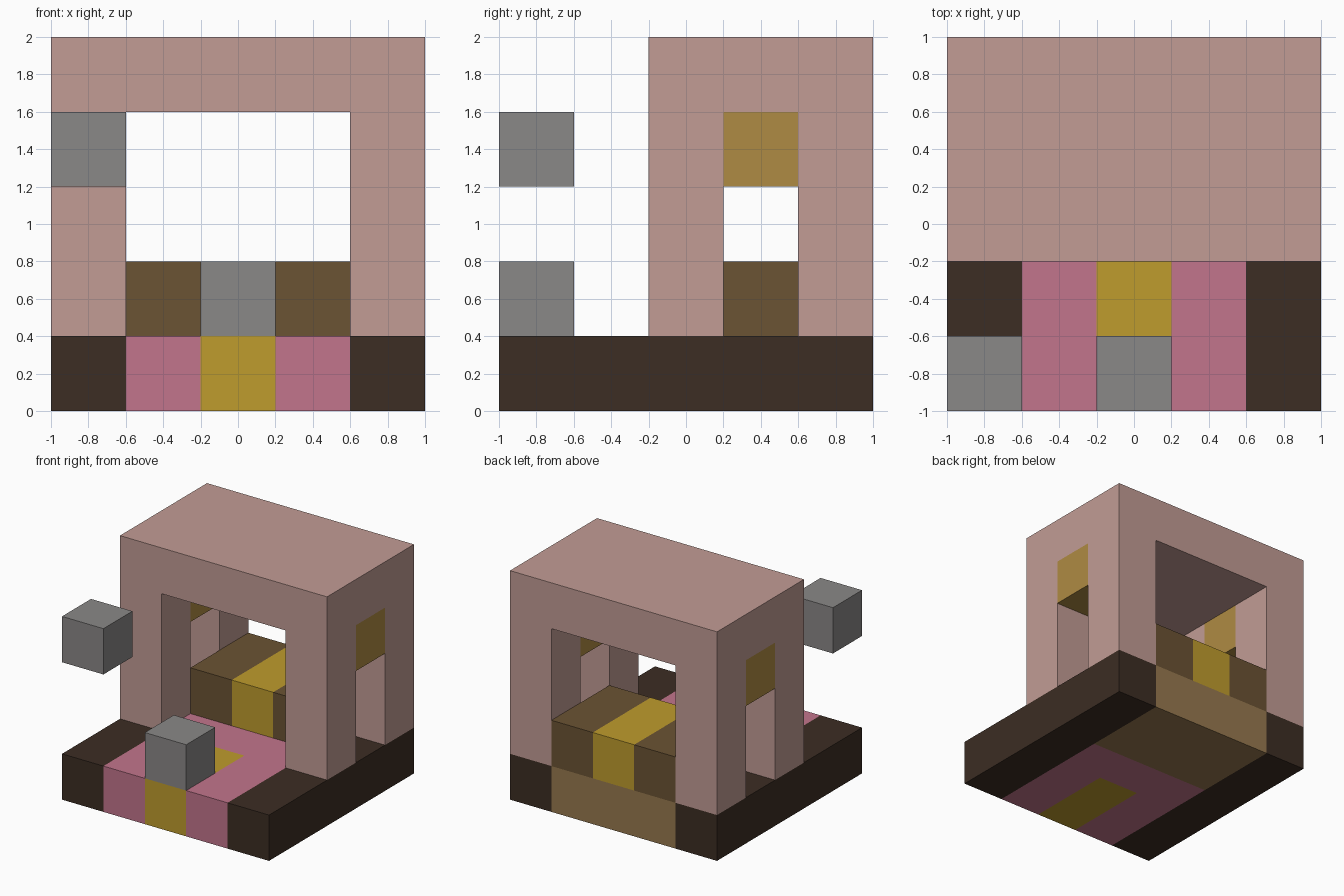
import bpy
import bmesh
from mathutils import Vector

cube = bpy.data.objects.get("Cube")
if cube:
    bpy.data.objects.remove(cube, do_unlink=True)


def material(name, *rgb):
    """Flat material from 0-255 display values, stored as linear."""
    linear = [((c / 255 + 0.055) / 1.055) ** 2.4 for c in rgb] + [1.0]
    mat = bpy.data.materials.new(name)
    mat.use_nodes = True
    mat.diffuse_color = linear
    mat.node_tree.nodes["Principled BSDF"].inputs["Base Color"].default_value = linear
    return mat


ROSE = material("rose wall", 194, 156, 149)
DARK = material("dark brown", 60, 45, 35)
PINK = material("pink", 194, 117, 140)
YELLOW = material("yellow", 191, 156, 45)
BROWN = material("bench brown", 107, 83, 51)
TAN = material("tan", 151, 121, 79)
GOLD = material("gold brown", 175, 139, 67)
GREY = material("grey", 138, 136, 135)


def box(name, mat, x, y, z):
    """Axis-aligned block given its (low, high) range on each axis."""
    low, high = Vector((x[0], y[0], z[0])), Vector((x[1], y[1], z[1]))
    bm = bmesh.new()
    bmesh.ops.create_cube(bm, size=1)
    for v in bm.verts:
        v.co = (low + high) / 2 + v.co * (high - low)
    mesh = bpy.data.meshes.new(name)
    bm.to_mesh(mesh)
    bm.free()
    mesh.materials.append(mat)
    obj = bpy.data.objects.new(name, mesh)
    bpy.context.collection.objects.link(obj)
    return obj


def pair(name, mat, x, y, z):
    """A block on the left (+x) and its mirror on the right."""
    box("left_" + name, mat, x, y, z)
    box("right_" + name, mat, (-x[1], -x[0]), y, z)


FLOOR, BENCH, SILL, EAVE, TOP = 0.4, 0.8, 1.2, 1.6, 2.0
SIDE = (0.6, 1.0)
MIDDLE = (-0.2, 0.2)
INNER = (-0.6, 0.6)
BASE = (0, FLOOR)

# Base slab: dark sides, pink floor with a yellow path, tan rear
pair("base_side", DARK, SIDE, (-1, 1), BASE)
pair("front_floor", PINK, (0.2, 0.6), (-1, -0.2), BASE)
box("path", YELLOW, MIDDLE, (-1, -0.2), BASE)
box("inner_floor", PINK, INNER, MIDDLE, BASE)
box("rear_floor", TAN, INNER, (0.2, 1), BASE)

# Bench with a yellow stripe
pair("bench", BROWN, (0.2, 0.6), (0.2, 1), (FLOOR, BENCH))
box("bench_stripe", YELLOW, MIDDLE, (0.2, 1), (FLOOR, BENCH))

# Shelter: four pillars, panels over the side openings, roof
pair("front_pillar", ROSE, SIDE, MIDDLE, (FLOOR, EAVE))
pair("rear_pillar", ROSE, SIDE, (0.6, 1), (FLOOR, EAVE))
pair("side_panel", GOLD, SIDE, (0.2, 0.6), (SILL, EAVE))
box("roof", ROSE, (-1, 1), (-0.2, 1), (EAVE, TOP))

# Grey blocks: one on the path, one floating
box("path_block", GREY, MIDDLE, (-1, -0.6), (FLOOR, BENCH))
box("floating_block", GREY, (-1, -0.6), (-1, -0.6), (SILL, EAVE))
